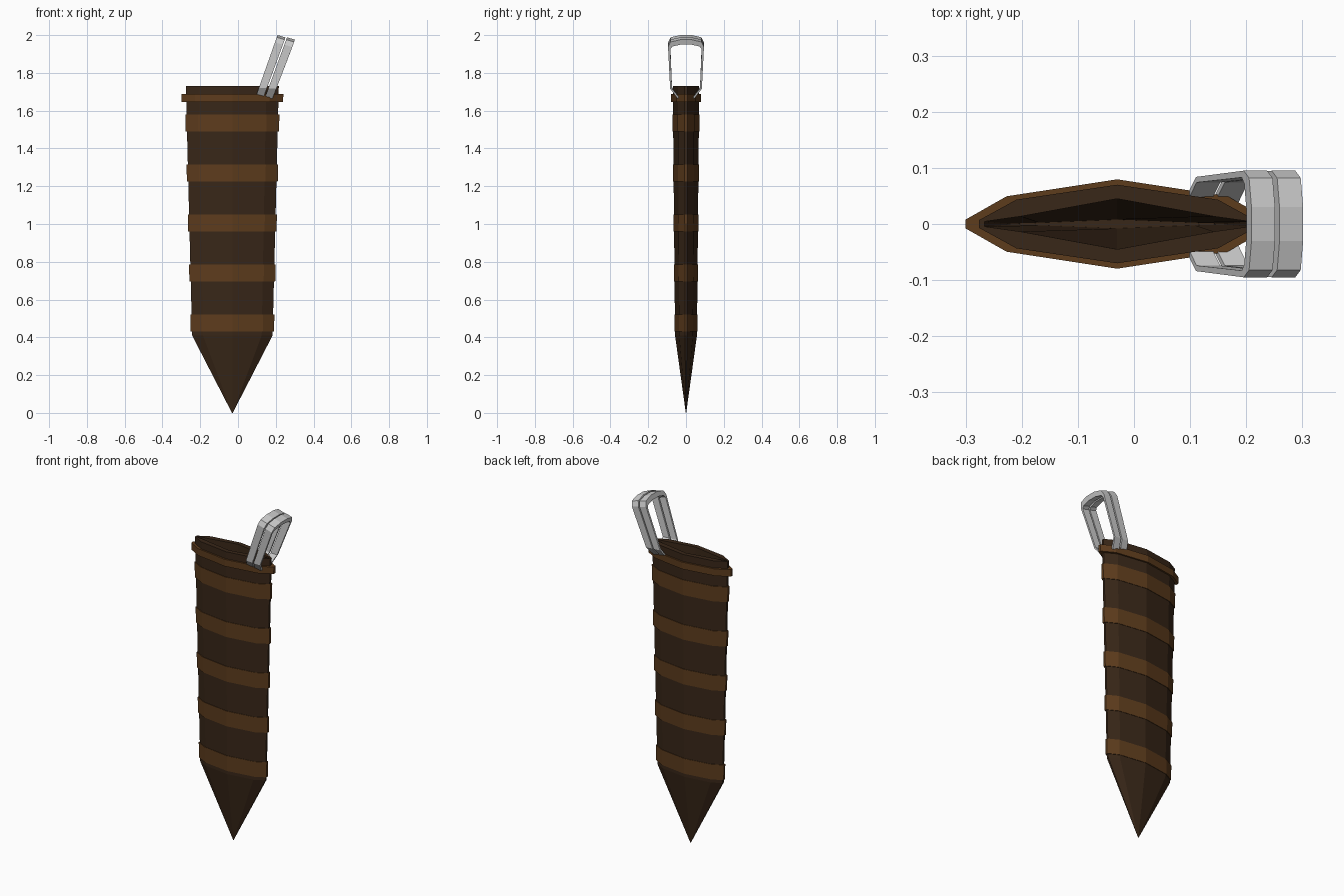
import bpy, bmesh

if "Cube" in bpy.data.objects:
    bpy.data.objects.remove(bpy.data.objects["Cube"])

CX = -0.03  # scabbard axis


def material(name, col):
    m = bpy.data.materials.new(name)
    m.diffuse_color = (*col, 1)
    m.use_nodes = True
    m.node_tree.nodes["Principled BSDF"].inputs["Base Color"].default_value = m.diffuse_color
    return m


leather = material("dark_leather", (0.04, 0.02, 0.009))
strap = material("brown_strap", (0.11, 0.045, 0.012))


def make(name, verts, faces, mat=None):
    me = bpy.data.meshes.new(name)
    me.from_pydata(verts, [], faces)
    bm = bmesh.new()
    bm.from_mesh(me)
    bmesh.ops.remove_doubles(bm, verts=bm.verts, dist=1e-5)
    bmesh.ops.recalc_face_normals(bm, faces=bm.faces)
    bm.to_mesh(me)
    bm.free()
    if mat:
        me.materials.append(mat)
    ob = bpy.data.objects.new(name, me)
    bpy.context.collection.objects.link(ob)
    return ob


def section(z, hx, hy, shoulder=0.62):
    # flattened lens-shaped cross-section
    pts = [(1, .1), (.73, shoulder), (0, 1), (-.73, shoulder), (-1, .1)]
    pts += [(x, -y) for x, y in reversed(pts)]
    return [(CX + x * hx, y * hy, z) for x, y in pts]


def loft(name, rings, mat, closed=False):
    n = len(rings[0])
    verts = [v for r in rings for v in r]
    k = len(rings)
    faces = []
    for i in range(k if closed else k - 1):
        a, b = i * n, (i + 1) % k * n
        faces += [(a + j, a + (j + 1) % n, b + (j + 1) % n, b + j) for j in range(n)]
    if not closed:
        faces += [tuple(range(n)), tuple(range((k - 1) * n, k * n))]
    return make(name, verts, faces, mat)


def half(z):
    # body half-widths at height z
    t = (z - 0.41) / 1.32
    return 0.213 + 0.033 * t, 0.058 + 0.012 * t


# Hollow tapering body with pointed tip
loft("scabbard_body", [section(0.0, 0.002, 0.001), section(0.41, *half(0.41)),
                       section(1.73, *half(1.73)), section(1.73, 0.236, 0.045, 0.3),
                       section(0.45, 0.19, 0.008, 0.3)], leather)


def band(name, z0, z1, grow):
    rings = []
    for z, g in ((z0, grow), (z1, grow), (z1, -0.006), (z0, -0.006)):
        hx, hy = half(z)
        rings.append(section(z, hx + g, hy + g * 0.4))
    loft(name, rings, strap, closed=True)


# Wrapped bands and collar
for i in range(5):
    z = 0.43 + i * 0.265
    band(f"band_{i + 1}", z, z + 0.09, 0.007)
band("collar", 1.647, 1.688, 0.025)

# Hanging loops: outer and inner outline (y, z) of one half
OUT = [(.045, 1.665), (.084, 1.72), (.095, 1.955), (.082, 1.982), (.03, 1.994)]
INN = [(.032, 1.665), (.074, 1.722), (.083, 1.945), (.072, 1.958), (.028, 1.968)]


def loop(name, x0, drop):
    outer = OUT + [(-y, z) for y, z in reversed(OUT)]
    inner = INN + [(-y, z) for y, z in reversed(INN)]
    rings = []
    for o, i in zip(outer, inner):
        ring = []
        for (y, z), w in ((o, -.021), (o, .021), (i, .021), (i, -.021)):
            t = min(1, (z - 1.665) / 0.25)
            ring.append((x0 + (z - 1.665) * 0.36 + w, y, z - t * (w * 0.3 + drop)))
        rings.append(ring)
    loft(name, rings, None)


loop("hanging_loop_inner", 0.112, 0.0)
loop("hanging_loop_outer", 0.162, 0.012)
